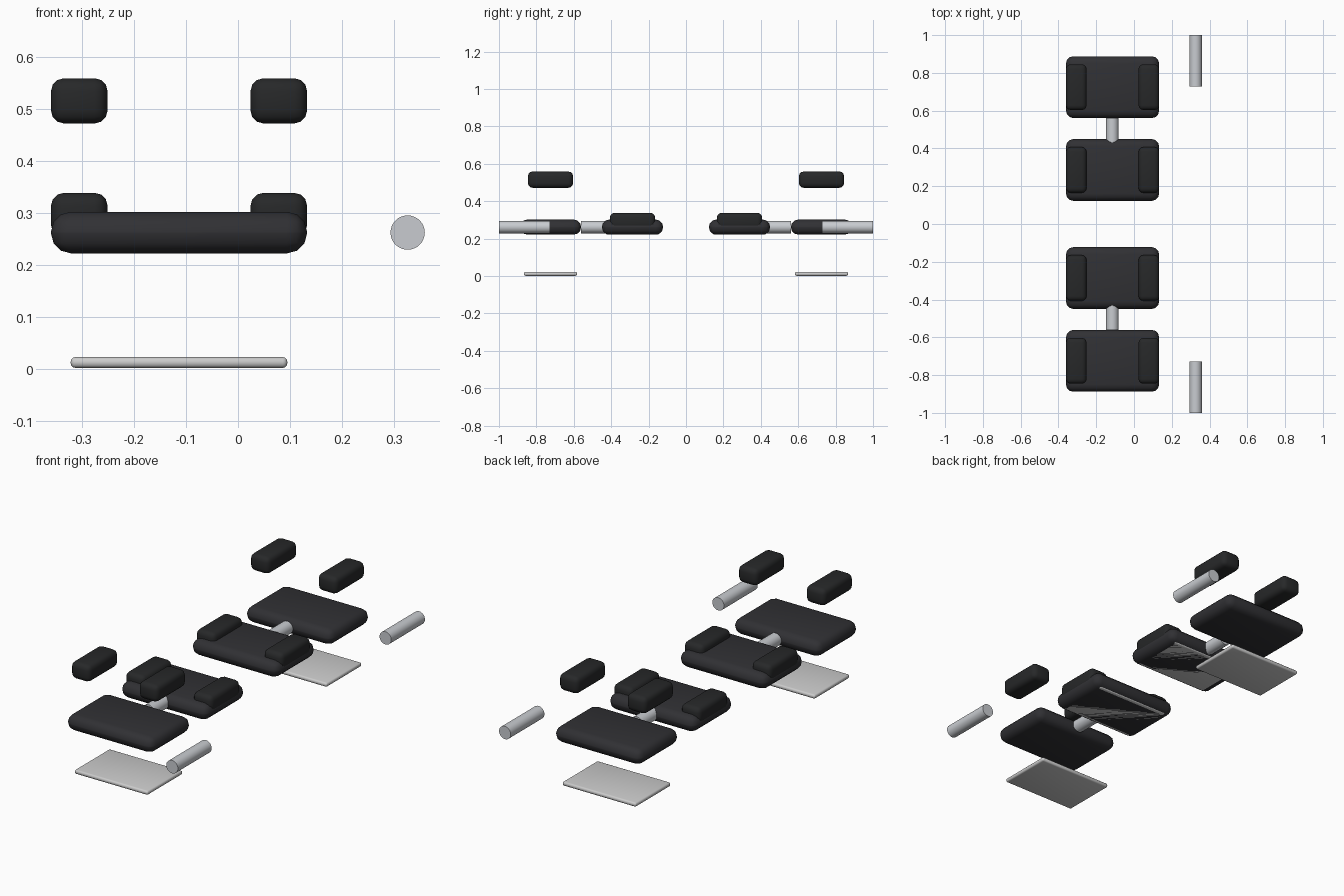
import bpy
from math import pi, radians

if "Cube" in bpy.data.objects:
    bpy.data.objects.remove(bpy.data.objects["Cube"])


def material(name, rgb):
    m = bpy.data.materials.new(name)
    m.diffuse_color = (*rgb, 1)
    m.use_nodes = True
    m.node_tree.nodes["Principled BSDF"].inputs["Base Color"].default_value = m.diffuse_color
    return m


CUSHION = material("cushion_dark", (0.03, 0.03, 0.034))
ARM = material("arm_dark", (0.02, 0.021, 0.022))
METAL = material("metal", (0.58, 0.6, 0.63))
PLATE = material("plate_metal", (0.54, 0.54, 0.57))


def finish(obj, name, mat):
    obj.name = name
    obj.data.materials.append(mat)
    bpy.ops.object.shade_smooth_by_angle(angle=radians(40))


def rounded_box(name, center, size, bevel, mat):
    bpy.ops.mesh.primitive_cube_add(size=1, location=center)
    obj = bpy.context.object
    obj.scale = size
    bpy.ops.object.transform_apply(location=False, rotation=False, scale=True)
    mod = obj.modifiers.new("round_edges", "BEVEL")
    mod.width = bevel
    mod.segments = 3
    bpy.ops.object.modifier_apply(modifier=mod.name)
    finish(obj, name, mat)


def rod(name, center):
    bpy.ops.mesh.primitive_cylinder_add(vertices=32, radius=0.033, depth=0.273,
                                        location=center, rotation=(pi / 2, 0, 0))
    finish(bpy.context.object, name, METAL)


X = -0.1135      # middle of every cushion
SPREAD = 0.4385  # distance from assembled unit to exploded unit
LIFT = 0.2205    # vertical gap used in the exploded unit

for side, label in ((1, "back"), (-1, "front")):
    for exploded, state in ((0, "assembled"), (1, "exploded")):
        tag = f"{label}_{state}"
        y = side * (0.286 + exploded * SPREAD)
        # padded slab
        rounded_box(f"cushion_{tag}", (X, y, 0.262), (0.493, 0.327, 0.08), 0.0385, CUSHION)
        # two side pads, raised above the slab in the exploded unit
        for sx, hand in ((-1, "left"), (1, "right")):
            rounded_box(f"side_pad_{hand}_{tag}",
                        (X + sx * 0.192, y, 0.295 + exploded * LIFT),
                        (0.109, 0.242, 0.087), 0.025, ARM)
        # base plate, dropped to the floor in the exploded unit
        rounded_box(f"base_plate_{tag}", (X, y, 0.2325 - exploded * LIFT),
                    (0.417, 0.285, 0.021), 0.009, PLATE)
        # connecting rod, moved sideways in the exploded unit
        rod(f"rod_{tag}", (X - 0.001 + exploded * 0.441,
                           y + side * 0.139, 0.262))
